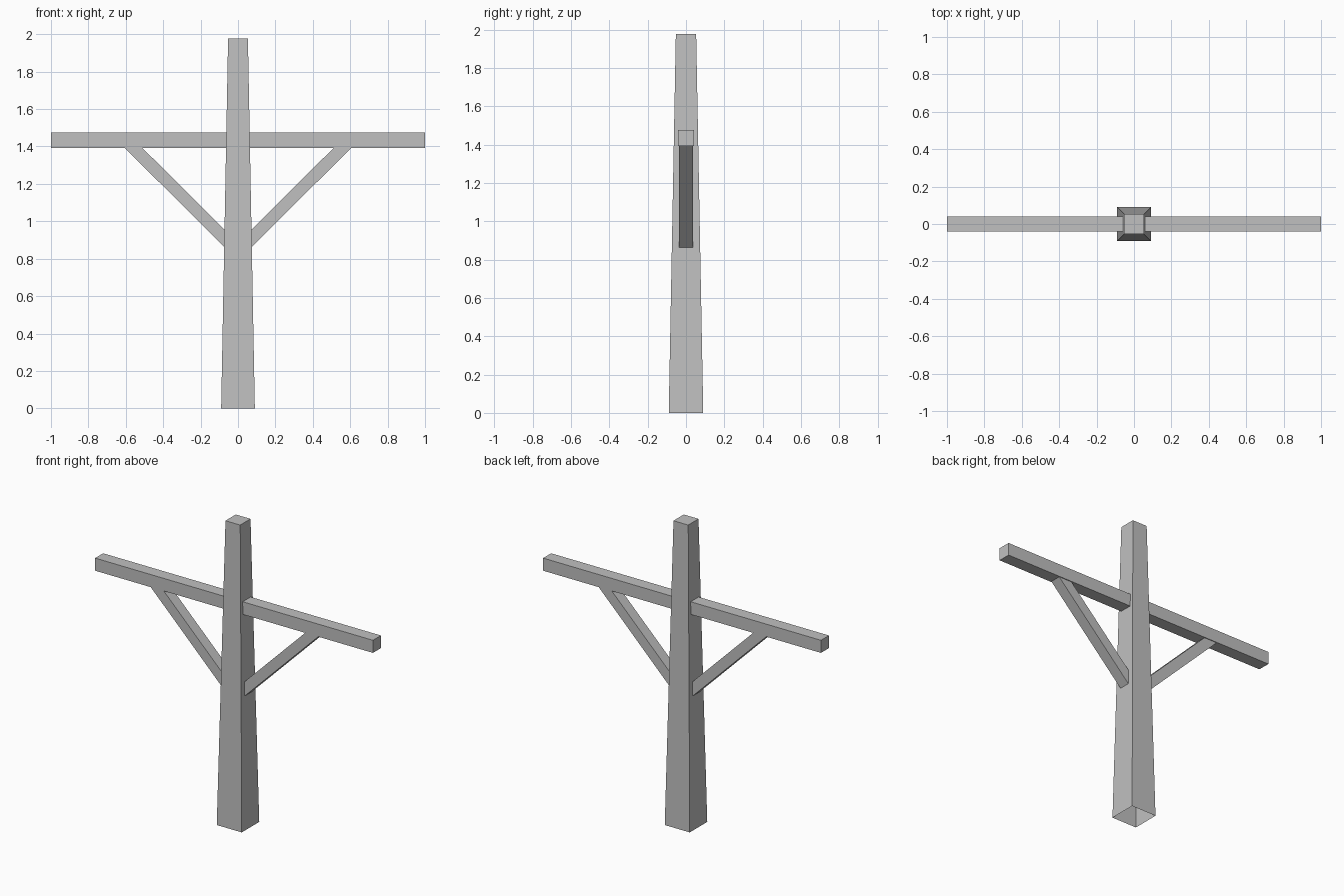
import bpy
import bmesh

cube = bpy.data.objects.get("Cube")
if cube:
    bpy.data.objects.remove(cube, do_unlink=True)

# Single flat grey
grey = bpy.data.materials.new("plain grey")
grey.use_nodes = True
colour = (0.53, 0.53, 0.53, 1)
grey.diffuse_color = colour
grey.node_tree.nodes["Principled BSDF"].inputs["Base Color"].default_value = colour


def add_object(name, bm):
    bmesh.ops.recalc_face_normals(bm, faces=bm.faces)
    mesh = bpy.data.meshes.new(name)
    bm.to_mesh(mesh)
    bm.free()
    mesh.materials.append(grey)
    obj = bpy.data.objects.new(name, mesh)
    bpy.context.collection.objects.link(obj)
    return obj


def prism(name, profile, half_depth):
    """Extrude an x-z outline along y, centred on y = 0."""
    bm = bmesh.new()
    face = bm.faces.new([bm.verts.new((x, -half_depth, z)) for x, z in profile])
    new = bmesh.ops.extrude_face_region(bm, geom=[face])["geom"]
    verts = [v for v in new if isinstance(v, bmesh.types.BMVert)]
    bmesh.ops.translate(bm, verts=verts, vec=(0, 2 * half_depth, 0))
    return add_object(name, bm)


# Tapered square post, hollow with an open underside
HEIGHT, BASE, TIP = 1.976, 0.09, 0.053
bm = bmesh.new()
bmesh.ops.create_cube(bm, size=2)
for v in bm.verts:
    half = TIP if v.co.z > 0 else BASE
    v.co = (v.co.x * half, v.co.y * half, HEIGHT if v.co.z > 0 else 0)
bm.normal_update()
underside = [f for f in bm.faces if f.normal.z < -0.9]
bmesh.ops.delete(bm, geom=underside, context="FACES_ONLY")
add_object("post", bm)

# Crossbeam
LOW, HIGH = 1.393, 1.475
prism("crossbeam", [(-1, LOW), (1, LOW), (1, HIGH), (-1, HIGH)], 0.041)

# Diagonal braces from the post up to the beam
for name, side in (("left_brace", 1), ("right_brace", -1)):
    outline = [(0.066, 0.855), (0.606, LOW), (0.512, LOW), (0.066, 0.949)]
    prism(name, [(side * x, z) for x, z in outline], 0.036)
